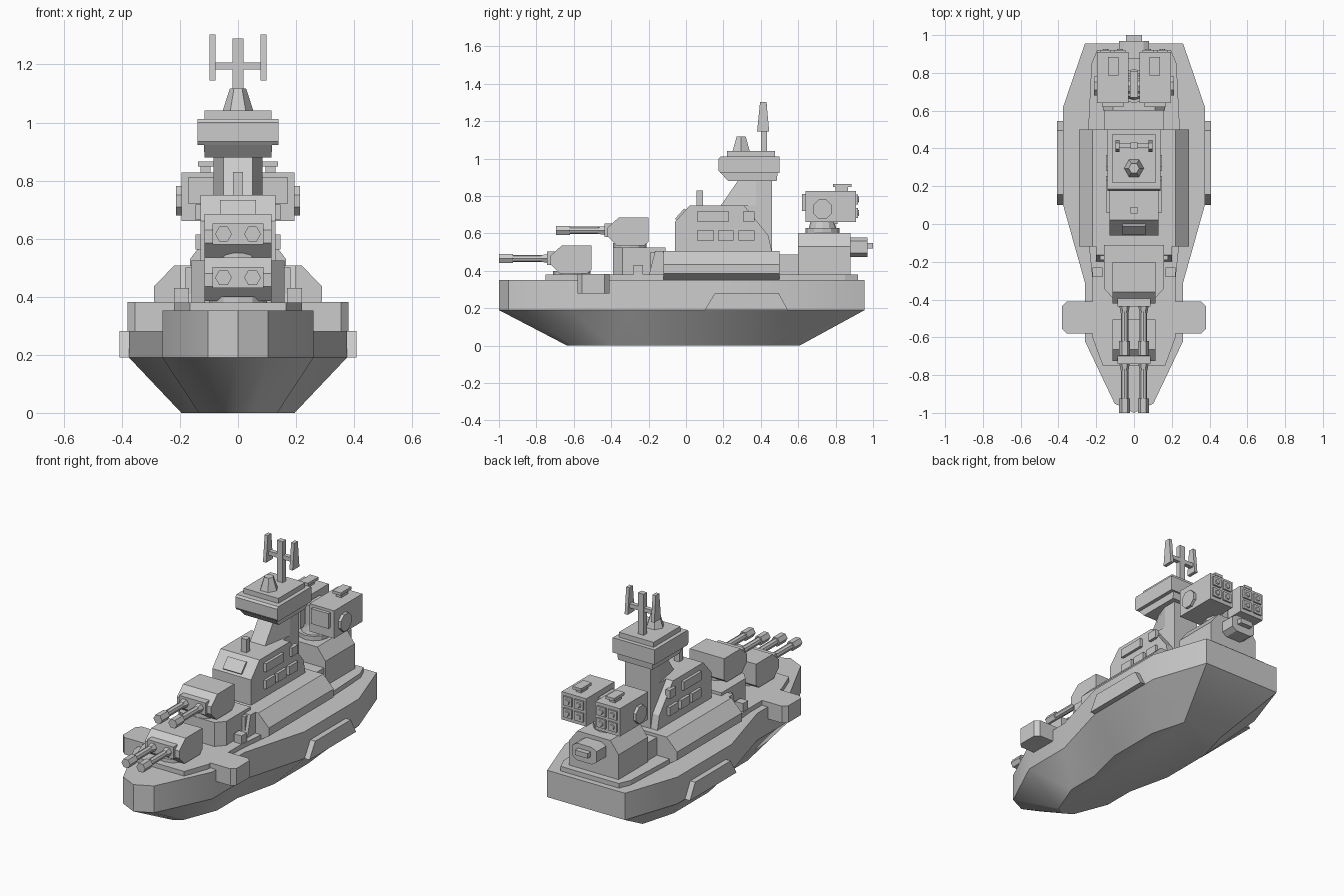
import bpy, bmesh, math
from mathutils import Vector


def finish(name, bm):
    bmesh.ops.recalc_face_normals(bm, faces=bm.faces)
    me = bpy.data.meshes.new(name)
    bm.to_mesh(me)
    bm.free()
    ob = bpy.data.objects.new(name, me)
    bpy.context.collection.objects.link(ob)
    return ob


def loft(name, rings):
    """Closed solid through rings of 3D points."""
    bm = bmesh.new()
    vs = [[bm.verts.new(p) for p in r] for r in rings]
    n = len(vs[0])
    for a, b in zip(vs, vs[1:]):
        for i in range(n):
            bm.faces.new((a[i], a[(i + 1) % n], b[(i + 1) % n], b[i]))
    bm.faces.new(vs[0])
    bm.faces.new(vs[-1])
    return finish(name, bm)


def prism(name, pts, axis, a, b):
    """Profile extruded along axis: x -> (y,z), y -> (x,z), z -> (x,y)."""
    k = 'xyz'.index(axis)

    def at(p, h):
        q = list(p)
        q.insert(k, h)
        return q
    return loft(name, [[at(p, a) for p in pts], [at(p, b) for p in pts]])


def box(name, x0, x1, y0, y1, z0, z1):
    return prism(name, [(x0, y0), (x1, y0), (x1, y1), (x0, y1)], 'z', z0, z1)


def rod(name, c, axis, r0, r1, length, n=6, turn=0.0):
    """n-sided rod or cone from point c along axis."""
    k = 'xyz'.index(axis)
    rings = []
    for h, r in ((0, r0), (length, r1)):
        ring = []
        for i in range(n):
            t = 2 * math.pi * i / n + turn
            q = [r * math.cos(t), r * math.sin(t)]
            q.insert(k, h)
            ring.append(Vector(c) + Vector(q))
        rings.append(ring)
    return loft(name, rings)


def sym(half):
    """Mirror a half outline across x = 0."""
    return half + [(-x, y) for x, y in reversed(half) if x > 0]


def pair(ob):
    """Mirrored copy on the other side of x = 0."""
    m = ob.modifiers.new("mirror", 'MIRROR')
    m.use_axis[0] = True
    return ob


# Hull: faceted outline, tapering to a flat keel
outline = sym([(0, -1.0), (0.103, -0.95), (0.26, -0.62), (0.26, -0.31), (0.375, 0.1),
               (0.375, 0.62), (0.26, 0.955)])
hull = loft("hull", [[(x * 0.52, y * 0.635, 0) for x, y in outline],
                     [(x, y, 0.19) for x, y in outline],
                     [(x, y, 0.352) for x, y in outline]])
bpy.context.view_layer.objects.active = hull
hull.select_set(True)
bpy.ops.object.shade_smooth_by_angle(angle=math.radians(30))

# Raised deck, side blisters and bow sponsons
deck = sym([(0.165, -0.75), (0.22, -0.60), (0.22, -0.29), (0.24, -0.1), (0.24, 0.55),
            (0.225, 0.85), (0.195, 0.92)])
prism("deck", deck, 'z', 0.34, 0.38)
pair(prism("side_blister", [(0.1, 0.19), (0.155, 0.282), (0.495, 0.282), (0.545, 0.19)],
           'x', 0.36, 0.408))
pair(prism("bow_sponson", [(0.22, -0.58), (0.355, -0.58), (0.38, -0.555), (0.38, -0.435),
                           (0.355, -0.41), (0.22, -0.41)], 'z', 0.28, 0.382))

# Superstructure base with chamfered sides
prism("superstructure_base", sym([(0.235, 0.35), (0.29, 0.385), (0.29, 0.435), (0.22, 0.507)]),
      'y', -0.12, 0.5)
prism("base_front", [(-0.2, 0.37), (-0.165, 0.507), (-0.11, 0.507), (-0.11, 0.37)],
      'x', -0.2, 0.2)
pair(box("deck_post", 0.168, 0.22, -0.28, -0.23, 0.36, 0.43))

# Cabin with windows and exhaust
prism("cabin", [(-0.06, 0.5), (-0.06, 0.66), (0.02, 0.75), (0.31, 0.75), (0.44, 0.59),
                (0.46, 0.5)], 'x', -0.13, 0.13)
for y0, y1, z0, z1 in ((0.06, 0.23, 0.665, 0.717), (0.305, 0.365, 0.665, 0.717),
                       (0.06, 0.15, 0.562, 0.615), (0.17, 0.255, 0.562, 0.615),
                       (0.28, 0.365, 0.562, 0.615)):
    pair(box("cabin_window", 0.12, 0.147, y0, y1, z0, z1))
prism("windscreen", [(-0.045, 0.665), (-0.059, 0.678), (-0.01, 0.733), (0.008, 0.72)],
      'x', -0.062, 0.062)
box("exhaust_pipe", -0.018, 0.018, 0.055, 0.09, 0.74, 0.83)


# Tower: chamfered column flaring forward at its foot
def tower_ring(yf, z):
    return [(x, y, z) for x, y in sym([(0.05, yf), (0.085, 0.375), (0.085, 0.46)])]


loft("tower", [tower_ring(0.18, 0.74), tower_ring(0.28, 0.885)])
box("tower_foot", -0.085, 0.085, 0.3, 0.46, 0.5, 0.75)


# Bridge head, stacked layers
def rect(x, y0, y1, z):
    return [(-x, y0, z), (x, y0, z), (x, y1, z), (-x, y1, z)]


loft("bridge_lower", [rect(0.115, 0.225, 0.485, 0.88), rect(0.118, 0.185, 0.49, 0.925)])
prism("bridge_band", [(0.185, 0.922), (0.175, 0.935), (0.175, 1.0), (0.185, 1.012),
                      (0.5, 1.012), (0.5, 0.922)], 'x', -0.14, 0.14)
box("bridge_roof", -0.116, 0.116, 0.22, 0.475, 1.01, 1.042)
rod("roof_cone", (0, 0.295, 1.04), 'z', 0.053, 0.028, 0.077)

# Mast with two tapered aerial fins
box("mast", -0.019, 0.019, 0.4, 0.432, 1.04, 1.29)
box("mast_crossbar", -0.09, 0.09, 0.403, 0.429, 1.182, 1.207)
pair(prism("aerial_fin", [(0.38, 1.145), (0.445, 1.145), (0.43, 1.303), (0.396, 1.303)],
           'x', 0.078, 0.099))


# Twin-gun turrets
def turret(dy, dz):
    def p(pts):
        return [(y + dy, z + dz) for y, z in pts]
    prism("turret_body", p([(-0.725, 0.48), (-0.665, 0.535), (-0.505, 0.535), (-0.505, 0.405),
                            (-0.53, 0.385), (-0.675, 0.385), (-0.725, 0.435)]),
          'x', -0.115, 0.115)
    box("gun_mantlet", -0.087, 0.087, -0.742 + dy, -0.68 + dy, 0.43 + dz, 0.503 + dz)
    for x in (-0.05, 0.05):
        z = 0.466 + dz
        rod("gun_barrel", (x, -0.93 + dy, z), 'y', 0.02, 0.02, 0.25, 8)
        rod("gun_collar", (x, -0.775 + dy, z), 'y', 0.021, 0.028, 0.04)
        rod("gun_muzzle", (x, -1.0 + dy, z), 'y', 0.029, 0.029, 0.075)


turret(0, 0)
turret(0.305, 0.15)
rod("front_turret_ring", (0, -0.61, 0.37), 'z', 0.1, 0.1, 0.03, 12)
prism("upper_turret_pedestal", sym([(0.115, -0.39), (0.16, -0.34), (0.16, -0.11)]),
      'z', 0.37, 0.525)
rod("upper_turret_ring", (0, -0.3, 0.52), 'z', 0.09, 0.09, 0.03, 12)
pair(box("pedestal_fin", 0.15, 0.18, -0.19, -0.12, 0.37, 0.50))

# Rear deckhouse with chamfered roof edges
box("rear_link", -0.155, 0.155, 0.49, 0.61, 0.37, 0.488)
prism("rear_house", sym([(0.165, 0.37), (0.165, 0.53), (0.11, 0.602)]), 'y', 0.6, 0.88)
prism("stern_box", sym([(0.05, 0.475), (0.08, 0.495), (0.08, 0.56), (0.05, 0.578)]),
      'y', 0.87, 0.97)
box("stern_latch", -0.042, 0.042, 0.96, 1.0, 0.52, 0.55)

# Missile launcher: pedestal, two pods, side discs, lids and tubes
rod("launcher_ring", (0, 0.73, 0.6), 'z', 0.09, 0.09, 0.028, 12)
rod("launcher_neck", (0, 0.73, 0.62), 'z', 0.075, 0.06, 0.06, 12)
box("launcher_yoke", -0.022, 0.022, 0.67, 0.81, 0.65, 0.8)
rod("launcher_axle", (-0.1, 0.73, 0.735), 'x', 0.04, 0.04, 0.2, 8)
pair(box("missile_pod", 0.03, 0.195, 0.64, 0.91, 0.66, 0.828))
pair(box("pod_front_panel", 0.055, 0.17, 0.62, 0.65, 0.72, 0.812))
pair(rod("pod_disc", (0.19, 0.73, 0.73), 'x', 0.055, 0.055, 0.023, 8, math.pi / 8))
pair(box("pod_lid_stalk", 0.095, 0.13, 0.8, 0.865, 0.82, 0.852))
pair(box("pod_lid", 0.082, 0.138, 0.785, 0.885, 0.848, 0.865))
for x in (0.075, 0.15):
    for z in (0.71, 0.782):
        pair(box("tube_frame", x - 0.029, x + 0.029, 0.9, 0.92, z - 0.027, z + 0.027))
        pair(rod("tube_cap", (x, 0.91, z), 'y', 0.021, 0.014, 0.016, 8))
